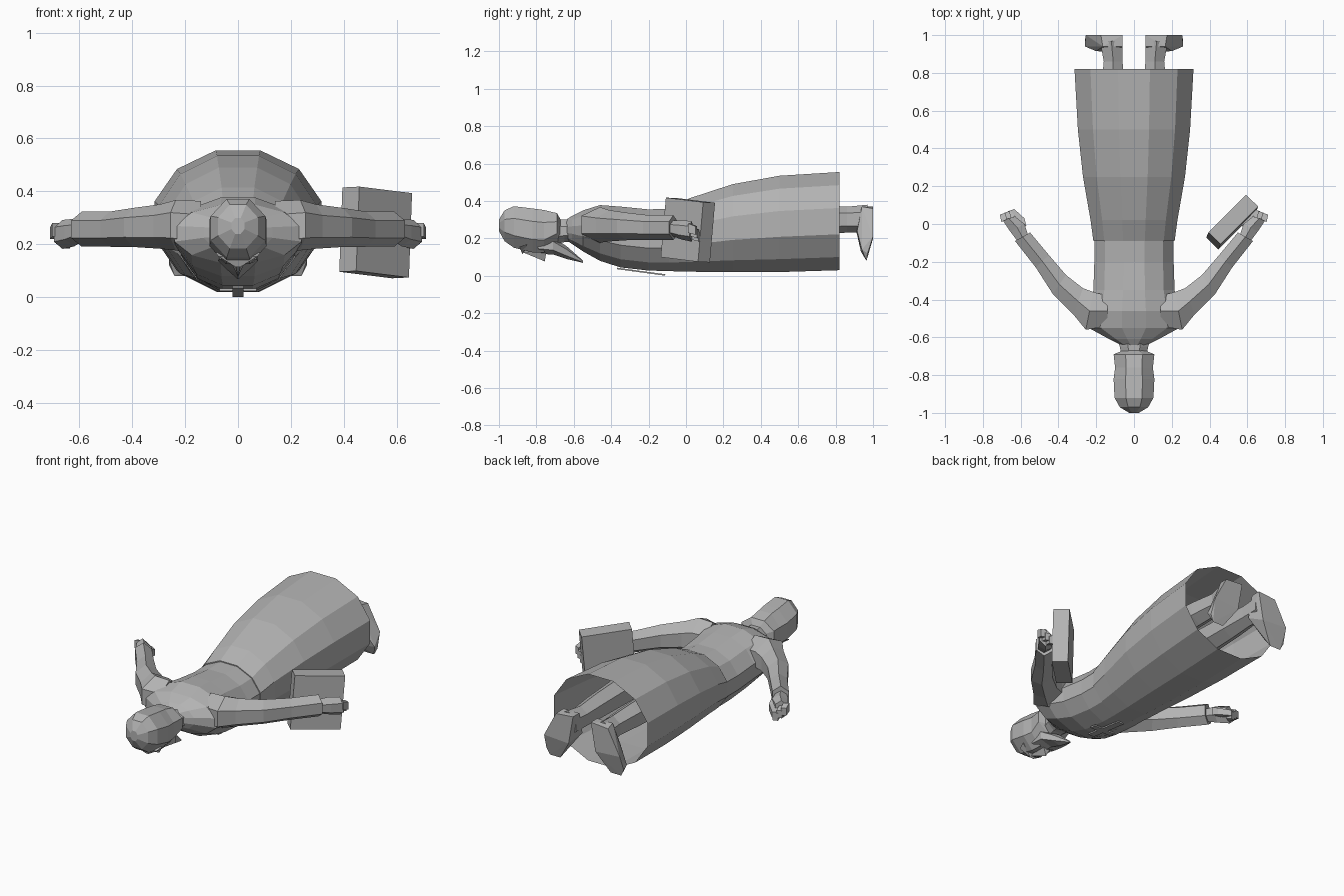
import bpy, bmesh, math
from mathutils import Vector

cube = bpy.data.objects.get("Cube")
if cube:
    bpy.data.objects.remove(cube, do_unlink=True)

grey = bpy.data.materials.new("plain grey")
grey.use_nodes = True
grey.diffuse_color = (0.45, 0.45, 0.45, 1)
grey.node_tree.nodes["Principled BSDF"].inputs["Base Color"].default_value = grey.diffuse_color


def finish(name, bm, mirror=False):
    bmesh.ops.recalc_face_normals(bm, faces=bm.faces[:])
    mesh = bpy.data.meshes.new(name)
    bm.to_mesh(mesh)
    bm.free()
    mesh.materials.append(grey)
    obj = bpy.data.objects.new(name, mesh)
    bpy.context.collection.objects.link(obj)
    if mirror:
        obj.modifiers.new("Mirror", 'MIRROR').use_clip = False
    return obj


def loft(name, rings, sides, mirror=False, cap_end=True):
    """Each ring: two opposite plan points (x, y) and its low and high z."""
    bm = bmesh.new()
    step = 2 * math.pi / sides
    grow = 1 / math.cos(step / 2)
    loops = []
    for x0, y0, x1, y1, lo, hi in rings:
        mid = Vector(((x0 + x1) / 2, (y0 + y1) / 2, (lo + hi) / 2))
        u = Vector(((x1 - x0) / 2, (y1 - y0) / 2, 0)) * grow
        v = Vector((0, 0, (hi - lo) / 2)) * grow
        loops.append([bm.verts.new(mid + u * math.cos((i + .5) * step) + v * math.sin((i + .5) * step))
                      for i in range(sides)])
    for a, b in zip(loops, loops[1:]):
        for i in range(sides):
            j = (i + 1) % sides
            bm.faces.new((a[i], a[j], b[j], b[i]))
    bm.faces.new(loops[0])
    if cap_end:
        bm.faces.new(loops[-1])
    return finish(name, bm, mirror)


def body(name, rings, sides, cap_end=True):
    """Symmetric loft along y from (y, half width, low z, high z)."""
    return loft(name, [(-w, y, w, y, lo, hi) for y, w, lo, hi in rings], sides, cap_end=cap_end)


def hull(name, points, mirror=False):
    bm = bmesh.new()
    for p in points:
        bm.verts.new(p)
    bmesh.ops.convex_hull(bm, input=bm.verts[:])
    bmesh.ops.dissolve_limit(bm, angle_limit=.02, verts=bm.verts[:], edges=bm.edges[:])
    return finish(name, bm, mirror)


def box(name, centre, size, rotation):
    bm = bmesh.new()
    bmesh.ops.create_cube(bm, size=1)
    bmesh.ops.scale(bm, vec=size, verts=bm.verts[:])
    obj = finish(name, bm)
    obj.location, obj.rotation_euler = centre, rotation
    return obj


# Robe: upper part and flared, open skirt
body("robe_top", [
    (-.64, .07, .19, .30), (-.61, .13, .17, .32), (-.55, .24, .13, .35),
    (-.46, .235, .08, .378), (-.35, .215, .045, .37), (-.2, .21, .028, .355),
    (-.07, .21, .025, .36)], 12)
body("robe_skirt", [
    (-.09, .215, .025, .365), (.02, .23, .022, .415), (.25, .27, .02, .49),
    (.5, .297, .02, .535), (.82, .315, .03, .555)], 12, cap_end=False)

# Sleeves, hands
loft("sleeve", [
    (.14, -.54, .14, -.38, .17, .35), (.255, -.56, .215, -.36, .19, .355),
    (.32, -.48, .27, -.34, .195, .34), (.43, -.37, .36, -.27, .20, .328),
    (.52, -.23, .45, -.165, .20, .315), (.63, -.09, .55, -.045, .20, .315)], 6, mirror=True)
loft("palm", [
    (.61, -.1, .56, -.06, .22, .29), (.655, -.04, .58, 0, .2, .29),
    (.695, .02, .63, .04, .19, .285)], 6, mirror=True)
for i in range(3):
    x, y, z = .69 - .022 * i, .02 + .009 * i, .26 - .018 * i
    loft("finger", [
        (x + .012, y - .01, x - .016, y + .005, z - .03, z + .02),
        (x + .02, y + .03, x - .01, y + .04, z - .04, z + .005)], 4, mirror=True)
loft("thumb", [
    (.605, -.03, .57, -.01, .22, .27), (.61, .02, .58, .03, .21, .25),
    (.655, .07, .635, .08, .2, .235)], 4, mirror=True)

# Book in the left hand
box("book", (.52, .01, .245), (.283, .09, .32),
    (math.radians(-2), math.radians(5), math.radians(45)))

# Neck, head, beard, nose
body("neck", [(-.7, .065, .17, .30), (-.65, .075, .18, .30), (-.6, .09, .18, .30)], 8)
body("head", [
    (-1, .025, .24, .3), (-.97, .075, .185, .35), (-.92, .103, .15, .372),
    (-.82, .108, .125, .36), (-.76, .1, .125, .352), (-.69, .108, .18, .335),
    (-.67, .06, .19, .30)], 8)
body("beard", [
    (-.79, .07, .125, .22), (-.71, .075, .12, .2), (-.64, .045, .095, .155),
    (-.55, .005, .07, .08)], 6)
hull("nose", [(-.01, -.87, .125), (.01, -.87, .125), (0, -.755, .077), (-.03, -.745, .14),
              (.03, -.745, .14), (0, -.86, .16)])
hull("brow", [(s * x, y, z) for s in (-1, 1)
              for x, y, z in [(.01, -.875, .115), (.075, -.89, .155), (.085, -.85, .17), (.01, -.85, .15)]])

# Legs and splayed shoes
loft("leg", [(.05, .4, .19, .4, .23, .38), (.055, .7, .175, .7, .235, .37),
             (.06, .86, .16, .86, .24, .36), (.06, .97, .18, .97, .24, .37)], 6, mirror=True)
hull("shoe", [
    (.06, .94, .37), (.165, .94, .37), (.06, 1, .37), (.175, 1, .36),
    (.06, .91, .24), (.2, .915, .24), (.09, 1, .2), (.255, 1, .21),
    (.15, .935, .13), (.26, .94, .14), (.17, .965, .08), (.24, .965, .08), (.26, .97, .12)], mirror=True)

# Pendant cross on the chest
tilt = (math.radians(-7.7), 0, 0)
box("cross_upright", (0, -.24, .022), (.04, .26, .008), tilt)
box("cross_bar", (0, -.27, .026), (.14, .04, .008), tilt)
